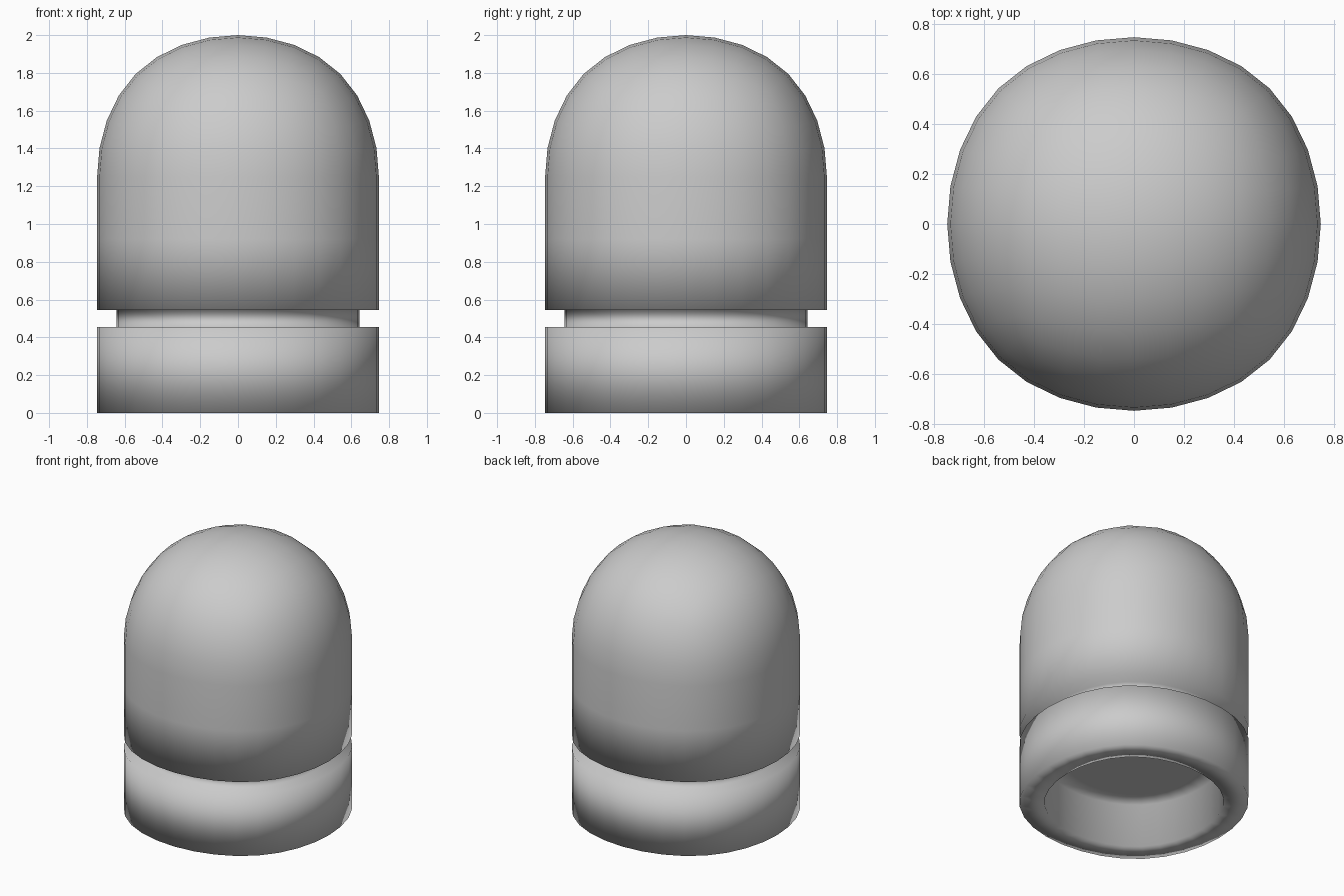
import bpy, bmesh

if "Cube" in bpy.data.objects:
    bpy.data.objects.remove(bpy.data.objects["Cube"])

R = 0.746          # half width on the axes
SPRING = 1.25      # height where the dome starts

# rounded dome: upper half of a subdivided cube
bpy.ops.mesh.primitive_cube_add(size=2)
cap = bpy.context.object
cap.name = "domed_cap"
sub = cap.modifiers.new("Subdivision", 'SUBSURF')
sub.levels = 3
bpy.ops.object.modifier_apply(modifier=sub.name)

bm = bmesh.new()
bm.from_mesh(cap.data)
half = max(v.co.x for v in bm.verts)
for v in bm.verts:
    v.co.x *= R / half
    v.co.y *= R / half
    v.co.z *= (2 - SPRING) / half
bmesh.ops.delete(bm, geom=[v for v in bm.verts if v.co.z < -1e-4], context='VERTS')
for v in bm.verts:
    v.co.z += SPRING


def extrude_ring(edges, radius, z):
    """Extend the open rim to a new half width and height."""
    old = max(v.co.x for e in edges for v in e.verts)
    geom = bmesh.ops.extrude_edge_only(bm, edges=edges)["geom"]
    for v in (g for g in geom if isinstance(g, bmesh.types.BMVert)):
        v.co.x *= radius / old
        v.co.y *= radius / old
        v.co.z = z
    return [g for g in geom if isinstance(g, bmesh.types.BMEdge)]


# straight wall, groove, base band, then the shallow hollow underneath
GROOVE, INNER = 0.643, 0.583
rim = [e for e in bm.edges if e.is_boundary]
for radius, z in [(R, 0.92), (R, 0.545), (GROOVE, 0.545), (GROOVE, 0.455),
                  (R, 0.455), (R, 0), (INNER, 0), (INNER, 0.32), (0.45, 0.32)]:
    rim = extrude_ring(rim, radius, z)
bmesh.ops.contextual_create(bm, geom=rim)

bmesh.ops.recalc_face_normals(bm, faces=bm.faces)
for f in bm.faces:
    f.smooth = True
bm.to_mesh(cap.data)
bm.free()
